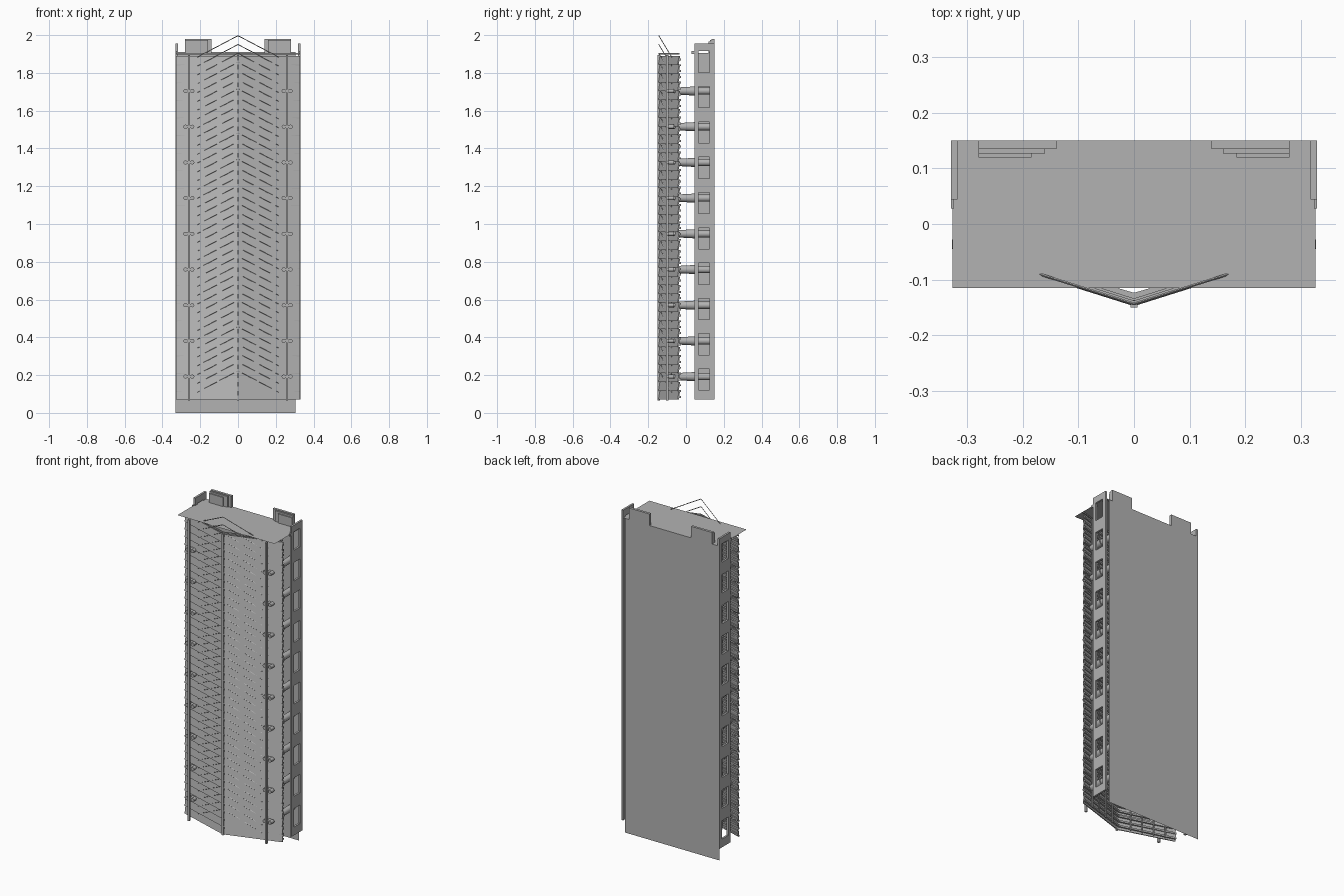
import bpy, bmesh, math
from mathutils import Vector, Matrix

if "Cube" in bpy.data.objects:
    bpy.data.objects.remove(bpy.data.objects["Cube"], do_unlink=True)


def material(name, value):
    m = bpy.data.materials.new(name)
    m.use_nodes = True
    col = (value, value, value, 1)
    m.diffuse_color = col
    m.node_tree.nodes["Principled BSDF"].inputs["Base Color"].default_value = col
    return m


GREY = material("light grey", 0.45)


def finish(name, bm, smooth=False):
    bmesh.ops.recalc_face_normals(bm, faces=bm.faces)
    me = bpy.data.meshes.new(name)
    bm.to_mesh(me)
    bm.free()
    me.materials.append(GREY)
    ob = bpy.data.objects.new(name, me)
    bpy.context.collection.objects.link(ob)
    if smooth:
        for p in me.polygons:
            p.use_smooth = len(p.vertices) == 4
    return ob


def sweep(bm, a, b, section):
    """Solid between points a and b with a y-z cross-section."""
    rings = [[bm.verts.new(Vector(p) + Vector((0, y, z))) for y, z in section] for p in (a, b)]
    n = len(section)
    for r in rings:
        bm.faces.new(r)
    for i in range(n):
        j = (i + 1) % n
        bm.faces.new((rings[0][i], rings[0][j], rings[1][j], rings[1][i]))


def box(bm, x0, x1, y0, y1, z0, z1):
    sweep(bm, (x0, 0, 0), (x1, 0, 0), [(y0, z0), (y1, z0), (y1, z1), (y0, z1)])


def tube(bm, centre, radius, length, radius2=None, sides=12):
    rot = Matrix.Rotation(math.radians(90), 4, 'X')
    bmesh.ops.create_cone(bm, cap_ends=True, segments=sides, radius1=radius,
                          radius2=radius2 or radius, depth=length,
                          matrix=Matrix.Translation(centre) @ rot)


def sheet(name, points):
    bm = bmesh.new()
    bm.faces.new([bm.verts.new(p) for p in points])
    return finish(name, bm)


def plan_y(x):
    """Depth of the folded front at a given x."""
    return -0.142 + 0.315 * abs(x)


BOTTOM, TOP, EDGE, BACK = 0.07, 1.89, 0.328, 0.15
COUNT = 39
STEP = (TOP - BOTTOM) / COUNT
SIDES = (-1, 1)

# Back wall and roof sheets
sheet("back_wall", [(-0.33, BACK, 0), (0.305, BACK, 0), (0.305, BACK, 1.91), (-0.33, BACK, 1.91)])
sheet("roof", [(-0.327, -0.115, 1.91), (0.327, -0.115, 1.91), (0.327, BACK, 1.91), (-0.327, BACK, 1.91)])

# Overlapping front slats, tilted like louvres
slats = bmesh.new()
louvre = [(-0.006, 0), (0, 0), (0.008, STEP), (0.002, STEP)]
for s in SIDES:
    for i in range(COUNT):
        z = BOTTOM + i * STEP
        sweep(slats, (0, plan_y(0), z), (s * EDGE, plan_y(EDGE), z), louvre)
finish("front_slats", slats)

# Small rails and posts behind the slats
rails = bmesh.new()
small = [(-0.005, -0.005), (0.005, -0.005), (0.005, 0.005), (-0.005, 0.005)]
for s in SIDES:
    for i in range(59):
        z = BOTTOM + 0.015 + i * 0.0308
        sweep(rails, (0, plan_y(0) + 0.013, z), (s * EDGE, plan_y(EDGE) + 0.006, z), small)
    for k in range(1, 5):
        x, y = s * k * 0.065, plan_y(k * 0.065) + 0.013
        box(rails, x - 0.003, x + 0.003, y, y + 0.008, BOTTOM, TOP)
finish("back_rails", rails)

# Top rail following the fold
cap = bmesh.new()
for s in SIDES:
    sweep(cap, (0, plan_y(0), 1.902), (s * EDGE, plan_y(EDGE), 1.902),
          [(-0.004, -0.004), (0.004, -0.004), (0.004, 0.004), (-0.004, 0.004)])
finish("top_rail", cap)

# Sloping braces that rise to the fold line
braces = bmesh.new()
thin = [(0.0025 * math.cos(a * math.pi / 2), 0.0025 * math.sin(a * math.pi / 2)) for a in range(4)]
for s in SIDES:
    for i in range(COUNT):
        z = 1.997 - i * STEP
        sweep(braces, (0, plan_y(0) - 0.002, z), (s * 0.215, plan_y(0.215) - 0.002, z - 0.113), thin)
finish("sloping_braces", braces)

# Upright posts on the front
posts = bmesh.new()
for x, y in ((0, -0.143), (-0.26, -0.098), (0.26, -0.098)):
    box(posts, x - 0.006, x + 0.006, y - 0.007, y + 0.006, BOTTOM - 0.005, TOP + 0.005)
finish("front_posts", posts)

# Brackets tying the posts to the back
arms = bmesh.new()
knobs = bmesh.new()
for s in SIDES:
    for i in range(9):
        z = 0.192 + i * 0.189
        tube(arms, (s * 0.26, 0.0, z), 0.024, 0.09, 0.019)
        tube(arms, (s * 0.26, 0.097, z), 0.019, 0.106)
        tube(arms, (s * 0.26, -0.068, z), 0.01, 0.06)
        for d in SIDES:
            tube(knobs, (s * 0.26 + d * 0.018, -0.078, z), 0.011, 0.03)
        box(knobs, s * 0.26 - 0.018, s * 0.26 + 0.018, -0.084, -0.072, z - 0.005, z + 0.005)
finish("bracket_arms", arms, True)
finish("bracket_knobs", knobs, True)

# Side walls pierced by a column of windows
walls = bmesh.new()
for s in SIDES:
    x0, x1 = sorted((s * 0.318, s * 0.33))
    box(walls, x0, x1, 0.044, 0.065, BOTTOM, 1.955)
    box(walls, x0, x1, 0.125, BACK, BOTTOM, 1.955)
    low = BOTTOM
    for i in range(10):
        sill = 0.12 + i * 0.187
        box(walls, x0, x1, 0.065, 0.125, low, sill)
        low = sill + 0.112
    box(walls, x0, x1, 0.065, 0.125, low, 1.955)
    box(walls, *sorted((s * 0.324, s * 0.33)), 0.028, 0.046, 1.9, 1.915)
finish("side_walls", walls)

# Inner partition behind the windows
sheet("inner_partition", [(0, 0.05, BOTTOM), (0, BACK, BOTTOM), (0, BACK, 1.905), (0, 0.05, 1.905)])

# Stepped parapet blocks on the roof
blocks = bmesh.new()
for s in SIDES:
    for inner, y0, y1, top in ((0.14, 0.135, 0.15, 1.98), (0.16, 0.127, 0.135, 1.975), (0.185, 0.12, 0.127, 1.965)):
        box(blocks, *sorted((s * inner, s * 0.28)), y0, y1, 1.905, top)
finish("parapet_blocks", blocks)
